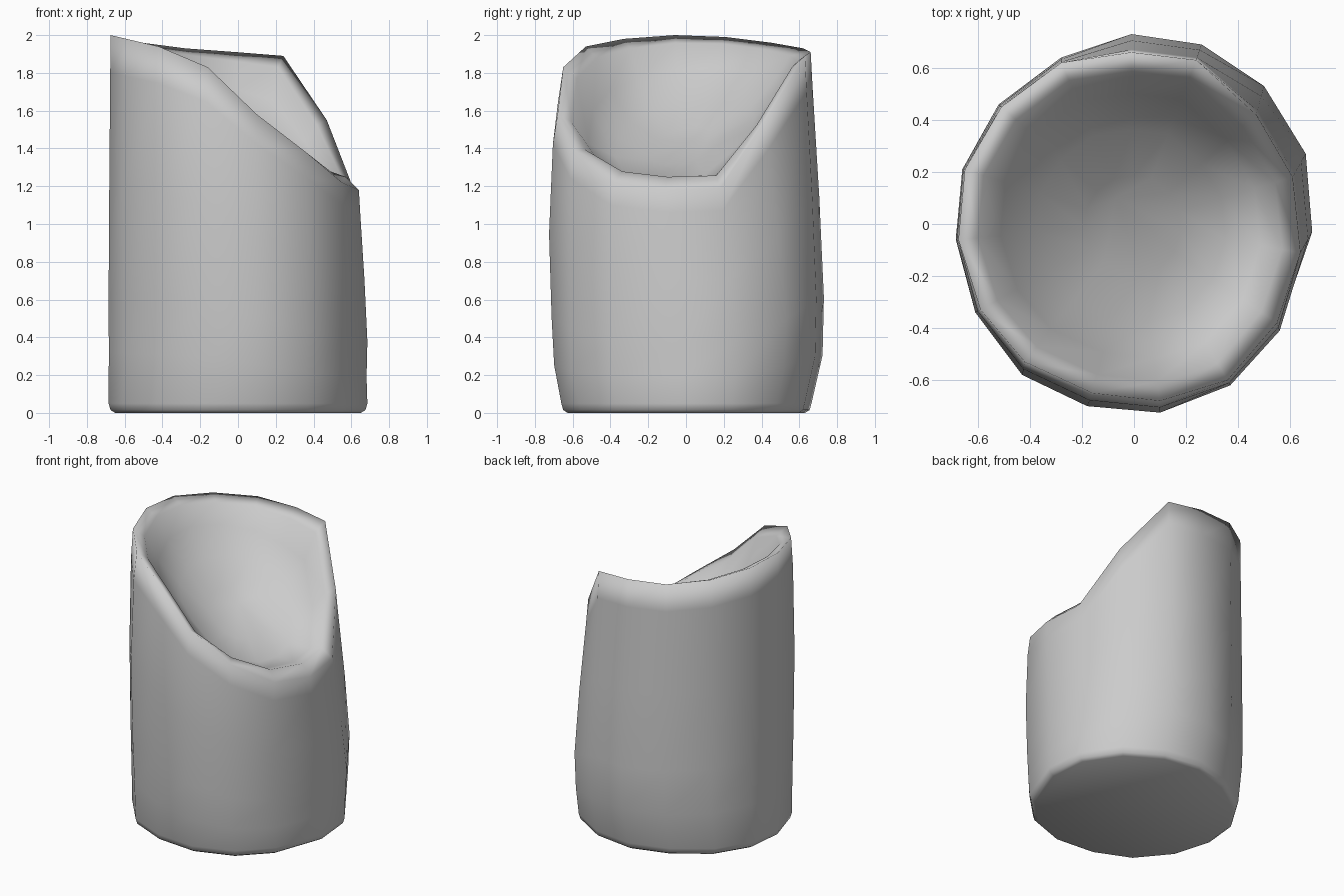
import bpy, bmesh

if "Cube" in bpy.data.objects:
    bpy.data.objects.remove(bpy.data.objects["Cube"])

# Plan outline: widest body x, y and rim x, y, z for 15 uneven sides
SIDES = [
    (-0.01, 0.73, -0.01, 0.66, 1.91), (-0.28, 0.64, -0.28, 0.62, 1.93),
    (-0.52, 0.46, -0.51, 0.45, 1.96), (-0.66, 0.21, -0.65, 0.21, 1.99),
    (-0.685, -0.06, -0.675, -0.06, 2.0), (-0.61, -0.34, -0.59, -0.33, 1.98),
    (-0.43, -0.58, -0.42, -0.53, 1.94), (-0.18, -0.70, -0.16, -0.65, 1.83),
    (0.10, -0.725, 0.10, -0.68, 1.58), (0.37, -0.62, 0.36, -0.60, 1.38),
    (0.56, -0.41, 0.55, -0.38, 1.22), (0.685, -0.03, 0.64, -0.11, 1.18),
    (0.66, 0.27, 0.61, 0.18, 1.19), (0.50, 0.53, 0.47, 0.42, 1.55),
    (0.26, 0.69, 0.24, 0.63, 1.89),
]


def floor_z(x, y):
    """Slanted floor of the hollow, levelling out on the low side."""
    return max(1.23, 1.41 - 0.46 * x + 0.2 * y)


def wall_ring(frac, t_back, t_front):
    """Outer ring at a fraction of the rim height, blended body to rim."""
    out = []
    for bx, by, rx, ry, rz in SIDES:
        t = t_front if by < -0.1 else t_back
        out.append((bx + (rx - bx) * t, by + (ry - by) * t, rz * frac))
    return out


def base_ring(scale, z):
    return [(bx * scale, by * 0.91 * scale, z) for bx, by, *_ in SIDES]


def hollow_ring(scale, weight, lip):
    """Inner ring: rim height fading into the slanted floor."""
    out = []
    for _, _, rx, ry, rz in SIDES:
        x, y = rx * scale, ry * scale
        z = rz * weight + floor_z(x, y) * (1 - weight)
        out.append((x, y, z + lip * max(0, 1.6 - rz)))
    return out


rings = [
    base_ring(0.95, 0.005), base_ring(0.985, 0.015), base_ring(1.0, 0.05),
    wall_ring(0.16, 0.1, 0.6), wall_ring(0.32, 0.0, 0.3),
    wall_ring(0.6, 0.35, 0.0), wall_ring(0.9, 0.85, 0.45),
    wall_ring(1.0, 1.0, 1.0),
    hollow_ring(0.89, 0.87, 0.15), hollow_ring(0.76, 0.5, 0.06),
    hollow_ring(0.55, 0.17, 0.0), hollow_ring(0.28, 0.02, 0.0),
]
rings[0] = [(x, y, 0.0) for x, y, _ in rings[0]]

# Stump body with closed base and hollowed slanted top
bm = bmesh.new()
vs = [[bm.verts.new(p) for p in ring] for ring in rings]
n = len(SIDES)
for lo, hi in zip(vs, vs[1:]):
    for i in range(n):
        j = (i + 1) % n
        bm.faces.new((lo[i], lo[j], hi[j], hi[i]))
bm.faces.new(vs[0])
centre = bm.verts.new((-0.07, 0.1, 1.43))
for i in range(n):
    bm.faces.new((vs[-1][i], vs[-1][(i + 1) % n], centre))
bmesh.ops.recalc_face_normals(bm, faces=bm.faces[:])

mesh = bpy.data.meshes.new("hollow_stump")
bm.to_mesh(mesh)
bm.free()
stump = bpy.data.objects.new("hollow_stump", mesh)
bpy.context.collection.objects.link(stump)
bpy.context.view_layer.objects.active = stump
stump.select_set(True)
bpy.ops.object.shade_smooth()
